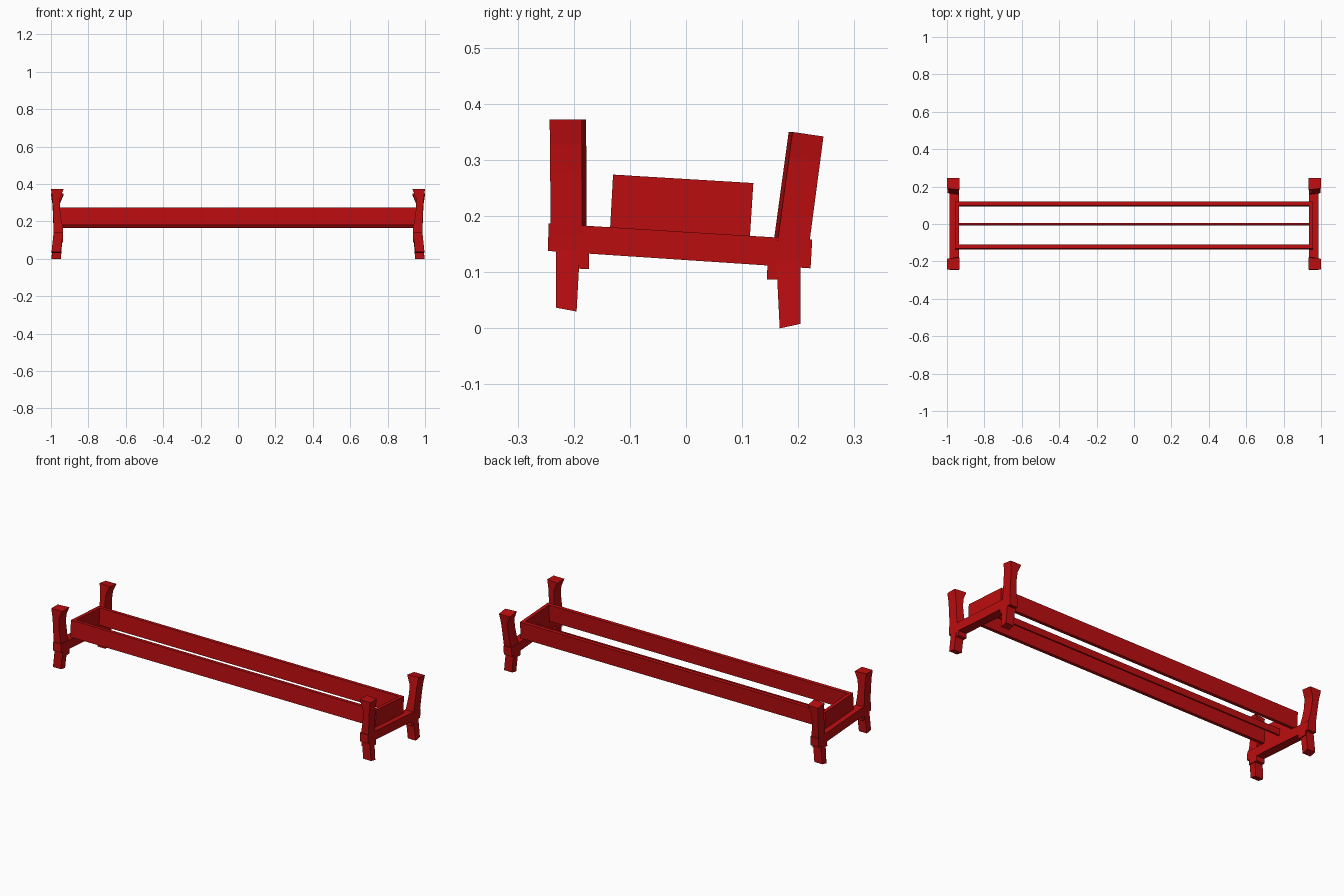
import bpy, bmesh

if "Cube" in bpy.data.objects:
    bpy.data.objects.remove(bpy.data.objects["Cube"])

red = bpy.data.materials.new("deep red")
red.diffuse_color = (0.5, 0.004, 0.005, 1)
red.use_nodes = True
red.node_tree.nodes["Principled BSDF"].inputs["Base Color"].default_value = red.diffuse_color


def loft(name, rings, mirror=True):
    """Skin a stack of rings with equal point counts and cap both ends."""
    bm = bmesh.new()
    vs = [[bm.verts.new(p) for p in r] for r in rings]
    n = len(vs[0])
    for a, b in zip(vs, vs[1:]):
        for i in range(n):
            j = (i + 1) % n
            bm.faces.new((a[i], a[j], b[j], b[i]))
    bm.faces.new(vs[0][::-1])
    bm.faces.new(vs[-1])
    bmesh.ops.recalc_face_normals(bm, faces=bm.faces)
    me = bpy.data.meshes.new(name)
    bm.to_mesh(me)
    bm.free()
    me.materials.append(red)
    ob = bpy.data.objects.new(name, me)
    bpy.context.collection.objects.link(ob)
    if mirror:
        ob.modifiers.new("other end", 'MIRROR').use_axis[0] = True
    return ob


def prism(name, x0, x1, profile, mirror=True):
    """Extrude a y-z outline along x."""
    return loft(name, [[(x, y, z) for y, z in profile] for x in (x0, x1)], mirror)


# Sloping cross beam at each end
prism("cross_beam", 0.936, 0.986,
      [(-0.246, 0.138), (0.222, 0.107), (0.225, 0.158), (-0.245, 0.187)])

# Brackets under the beam
prism("front_bracket", 0.936, 0.986,
      [(-0.232, 0.107), (-0.173, 0.106), (-0.173, 0.15), (-0.232, 0.15)])
prism("rear_bracket", 0.936, 0.986,
      [(0.144, 0.087), (0.203, 0.086), (0.203, 0.13), (0.146, 0.13)])


# Tapered feet that splay outwards
def foot(name, top, bottom):
    def ring(pts, x0, x1):
        (ya, za), (yb, zb) = pts
        return [(x0, ya, za), (x1, ya, za), (x1, yb, zb), (x0, yb, zb)]
    loft(name, [ring(bottom, 0.947, 0.997), ring(top, 0.938, 0.986)])


foot("front_foot", [(-0.232, 0.14), (-0.189, 0.14)], [(-0.232, 0.037), (-0.195, 0.03)])
foot("rear_foot", [(0.161, 0.12), (0.204, 0.12)], [(0.167, 0.0), (0.204, 0.008)])


# Posts with a flared inner lip; the outer face is a little narrower
def post(name, base, top, inset):
    rings = []
    for t, xi, xo in ((0, 0.936, 0.986), (0.3, 0.947, 0.988), (0.55, 0.953, 0.99),
                      (0.78, 0.951, 0.993), (1, 0.932, 1.0)):
        (ya, za), (yb, zb) = [tuple(p + (q - p) * t for p, q in zip(b, e))
                              for b, e in zip(base, top)]
        ia, ib = inset
        rings.append([(xi, ya, za), (xo, ya + ia, za), (xo, yb - ib, zb), (xi, yb, zb)])
    loft(name, rings)


post("front_post", [(-0.241, 0.165), (-0.177, 0.165)],
     [(-0.243, 0.372), (-0.178, 0.372)], (0, 0.008))
post("rear_post", [(0.155, 0.145), (0.218, 0.138)],
     [(0.183, 0.35), (0.245, 0.342)], (0.007, 0))

# End panel standing on each beam
prism("end_panel", 0.936, 0.956,
      [(-0.136, 0.165), (0.113, 0.15), (0.12, 0.259), (-0.13, 0.274)])

# Long side boards, leaning with the slope
prism("front_board", -0.95, 0.95,
      [(-0.135, 0.18), (-0.115, 0.179), (-0.11, 0.273), (-0.13, 0.274)], False)
prism("rear_board", -0.95, 0.95,
      [(0.094, 0.166), (0.114, 0.165), (0.12, 0.259), (0.10, 0.26)], False)

# Thin centre rail
prism("centre_rail", -0.95, 0.95,
      [(-0.007, 0.172), (0.003, 0.172), (0.005, 0.207), (-0.005, 0.207)], False)
